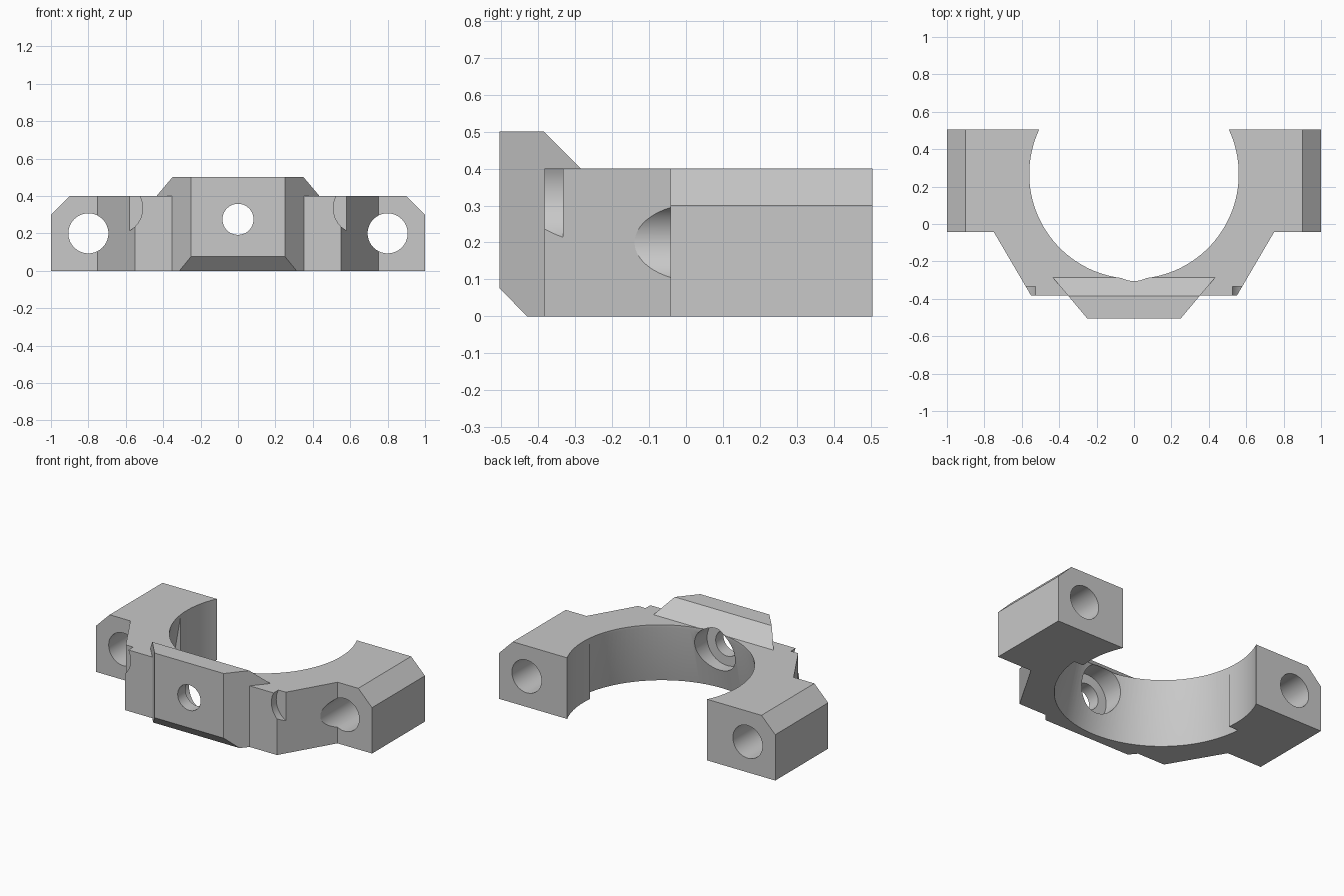
import bpy, bmesh, math
from mathutils import Matrix, Vector

cube = bpy.data.objects.get("Cube")
if cube:
    bpy.data.objects.remove(cube, do_unlink=True)

grey = bpy.data.materials.new("plain grey")
grey.use_nodes = True
tone = (0.58, 0.58, 0.58, 1)
grey.diffuse_color = tone
grey.node_tree.nodes["Principled BSDF"].inputs["Base Color"].default_value = tone


def add_object(name, bm):
    bmesh.ops.recalc_face_normals(bm, faces=bm.faces)
    mesh = bpy.data.meshes.new(name)
    bm.to_mesh(mesh)
    bm.free()
    mesh.materials.append(grey)
    ob = bpy.data.objects.new(name, mesh)
    bpy.context.collection.objects.link(ob)
    return ob


def prism(name, profile, axis, lo, hi):
    """Extrude a 2D profile along an axis; the profile uses the other two axes in order."""
    bm = bmesh.new()

    def place(p, depth):
        co = list(p)
        co.insert("xyz".index(axis), depth)
        return bm.verts.new(co)

    face = bm.faces.new([place(p, lo) for p in profile])
    out = bmesh.ops.extrude_face_region(bm, geom=[face])
    shift = Vector([hi - lo if a == axis else 0 for a in "xyz"])
    moved = [v for v in out["geom"] if isinstance(v, bmesh.types.BMVert)]
    bmesh.ops.translate(bm, verts=moved, vec=shift)
    return add_object(name, bm)


def cone(name, matrix, low_radius, top_radius, depth, sides=64):
    bm = bmesh.new()
    bmesh.ops.create_cone(bm, cap_ends=True, segments=sides, radius1=low_radius,
                          radius2=top_radius, depth=depth, matrix=matrix)
    return add_object(name, bm)


def y_drill(name, centre, radius, depth):
    turn = Matrix.Rotation(math.pi / 2, 4, "X")
    return cone(name, Matrix.Translation(centre) @ turn, radius, radius, depth)


def combine(target, tool, operation):
    mod = target.modifiers.new(operation.lower(), "BOOLEAN")
    mod.operation, mod.solver, mod.object = operation, "EXACT", tool
    bpy.context.view_layer.objects.active = target
    bpy.ops.object.modifier_apply(modifier=mod.name)
    bpy.data.objects.remove(tool, do_unlink=True)


def mirrored(half):
    return half + [(-x, v) for x, v in reversed(half)]


# Bracket body: plan outline limited by a front profile with chamfered ears
body = prism("clamp_body", mirrored([(0.55, -0.383), (0.75, -0.042), (1, -0.042), (1, 0.505)]),
             "z", -0.1, 0.6)
ears = prism("ear_profile", mirrored([(1, 0), (1, 0.3), (0.9, 0.4)]), "y", -1, 1)
combine(body, ears, "INTERSECT")

# Front dovetail block: plan trapezoid limited by a chamfered side profile
block = prism("dovetail_block", mirrored([(0.25, -0.505), (0.435, -0.285)]), "z", -0.1, 0.6)
side = prism("dovetail_profile", [(-0.43, 0), (-0.505, 0.077), (-0.505, 0.5),
                                  (-0.385, 0.5), (-0.285, 0.4), (-0.285, 0)], "x", -1, 1)
combine(block, side, "INTERSECT")
combine(body, block, "UNION")

# Round saddle opening
bore = cone("saddle_bore", Matrix.Translation((0, 0.267, 0.25)), 0.56, 0.56, 2, 128)
combine(body, bore, "DIFFERENCE")

# Saddle flare: the front part of the opening widens and leans forward towards the bottom
lean = Matrix.Identity(4)
lean[1][2] = 0.05
flare = cone("saddle_flare", Matrix.Translation((0, 0.258, 0.18)) @ lean,
             0.632, 0.558, 0.44, 128)
limit = prism("flare_limit", mirrored([(1, -1), (1, 0.2)]), "z", -1, 1)
combine(flare, limit, "INTERSECT")
combine(body, flare, "DIFFERENCE")

# Centre bolt hole with a recess from the saddle side
combine(body, y_drill("centre_hole", (0, -0.4, 0.275), 0.083, 0.6), "DIFFERENCE")
combine(body, y_drill("centre_recess", (0, -0.225, 0.275), 0.145, 0.4), "DIFFERENCE")

# Ear bolt holes and the shallow round pockets at the front corners
for s in (-1, 1):
    combine(body, y_drill("ear_hole", (s * 0.8, 0, 0.2), 0.107, 2), "DIFFERENCE")
    combine(body, y_drill("corner_pocket", (s * 0.65, -0.483, 0.335), 0.14, 0.3), "DIFFERENCE")

# Smooth the bores, keep the machined edges crisp
bpy.ops.object.select_all(action="DESELECT")
body.select_set(True)
bpy.context.view_layer.objects.active = body
bpy.ops.object.shade_smooth_by_angle(angle=math.radians(25))
